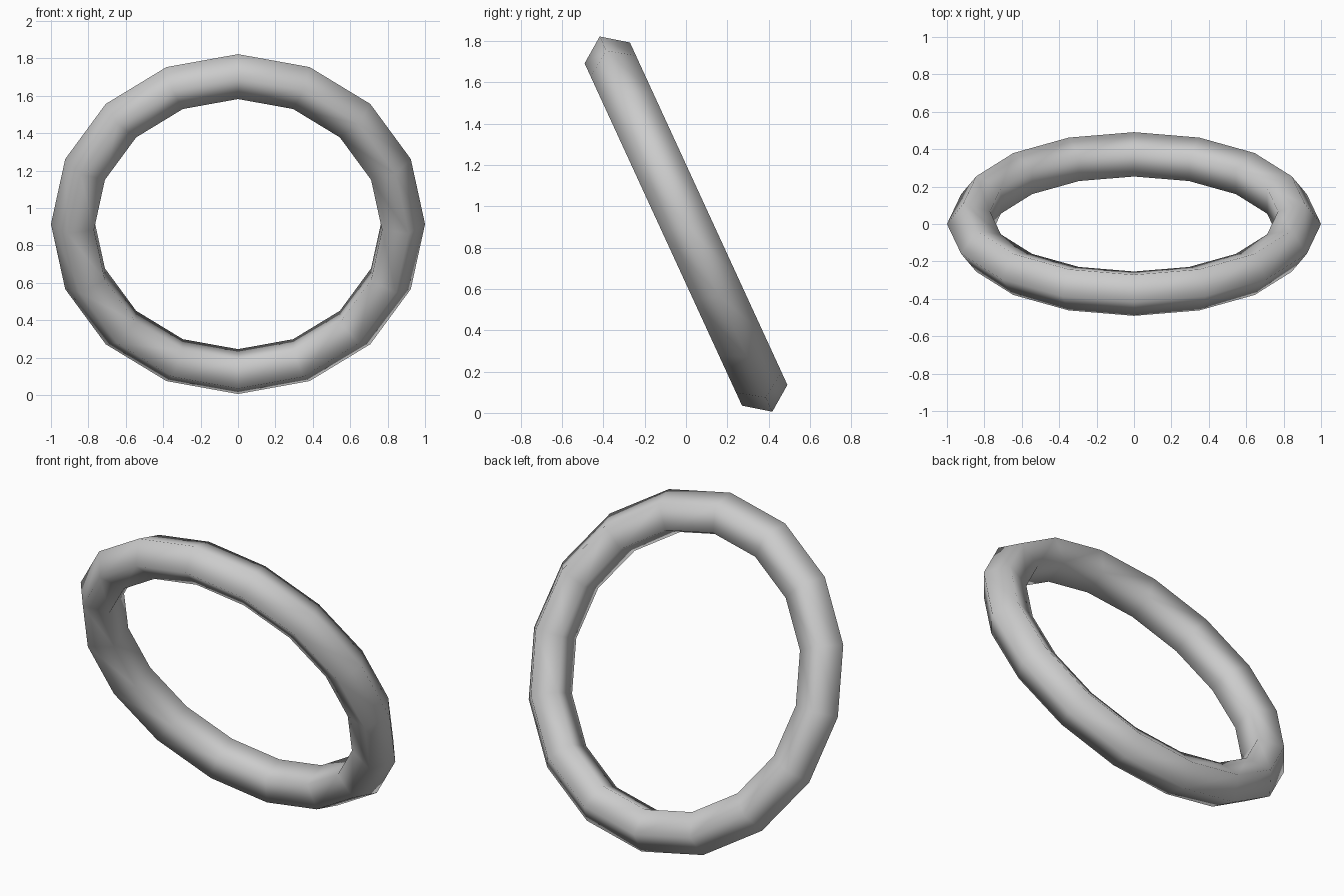
import bpy
from math import radians

if "Cube" in bpy.data.objects:
    bpy.data.objects.remove(bpy.data.objects["Cube"])

# Low-poly ring: 16 segments round, five-sided tube, tilted back-to-front
bpy.ops.mesh.primitive_torus_add(
    major_segments=16, minor_segments=5,
    major_radius=0.873, minor_radius=0.127,
    location=(0, 0, 0.914), rotation=(radians(90 + 24.7), 0, 0))
ring = bpy.context.object
ring.name = "tilted_ring"
bpy.ops.object.shade_smooth()
